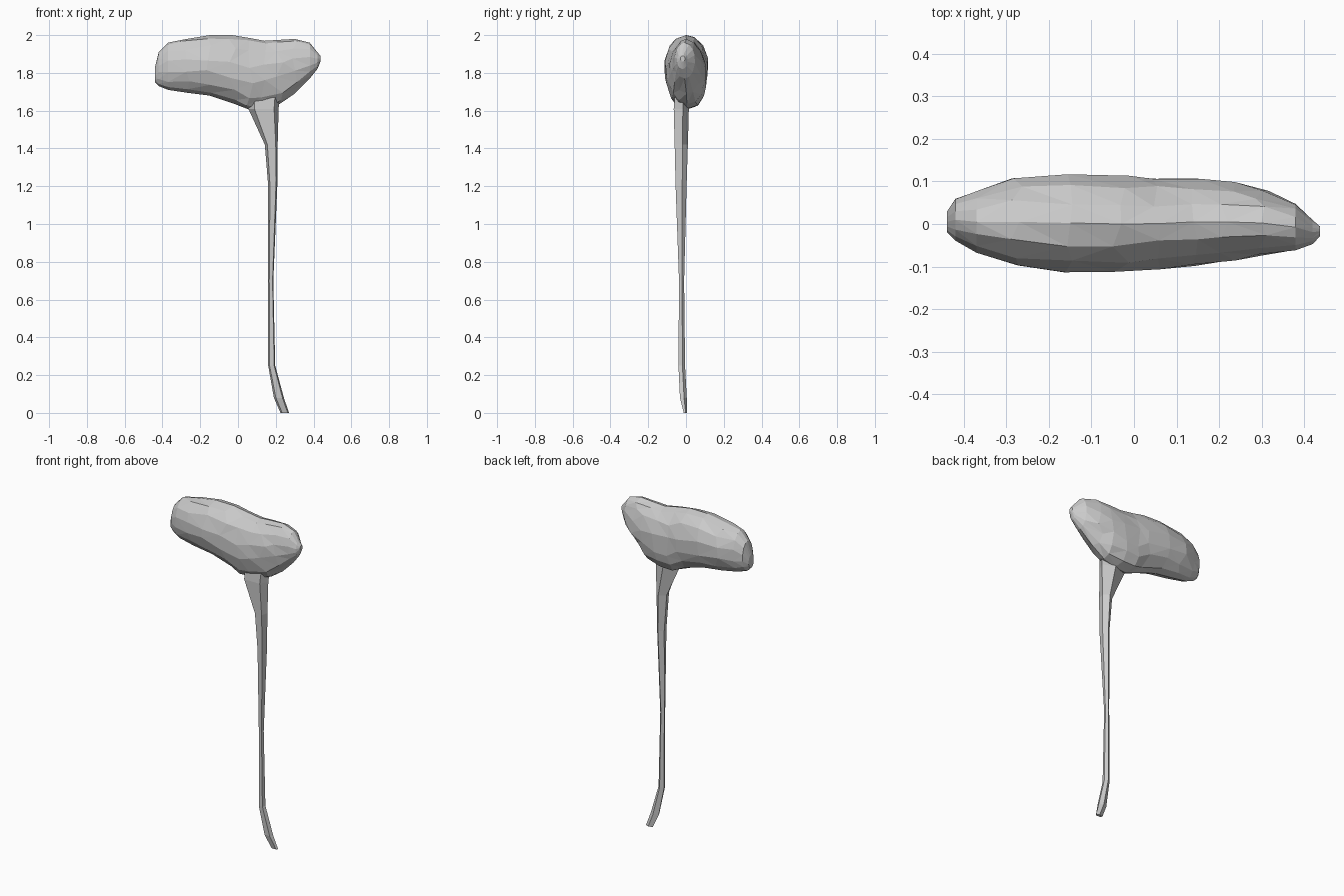
import bpy, bmesh, random
from math import sin, cos, pi

if "Cube" in bpy.data.objects:
    bpy.data.objects.remove(bpy.data.objects["Cube"])

random.seed(4)


def loft(name, rings, triangulate=False):
    """Skin a closed surface through rings of equal point count."""
    bm = bmesh.new()
    loops = [[bm.verts.new(p) for p in ring] for ring in rings]
    n = len(loops[0])
    for a, b in zip(loops, loops[1:]):
        for i in range(n):
            j = (i + 1) % n
            bm.faces.new((a[i], a[j], b[j], b[i]))
    bm.faces.new(loops[0])
    bm.faces.new(loops[-1])
    if triangulate:
        bmesh.ops.triangulate(bm, faces=bm.faces[:])
    bmesh.ops.recalc_face_normals(bm, faces=bm.faces[:])
    mesh = bpy.data.meshes.new(name)
    bm.to_mesh(mesh)
    bm.free()
    obj = bpy.data.objects.new(name, mesh)
    bpy.context.collection.objects.link(obj)
    return obj


# Crown: lumpy pod along x (x, z low, z high, y front, y back)
crown_sections = [
    (-0.44, 1.75, 1.83, -0.02, 0.03),
    (-0.42, 1.73, 1.91, -0.04, 0.06),
    (-0.37, 1.71, 1.96, -0.07, 0.08),
    (-0.27, 1.695, 1.98, -0.10, 0.11),
    (-0.15, 1.68, 2.00, -0.115, 0.12),
    (-0.03, 1.64, 2.00, -0.115, 0.115),
    (0.06, 1.605, 1.985, -0.108, 0.11),
    (0.14, 1.61, 1.97, -0.10, 0.11),
    (0.22, 1.635, 1.975, -0.09, 0.10),
    (0.30, 1.69, 1.98, -0.075, 0.08),
    (0.38, 1.77, 1.96, -0.063, 0.048),
    (0.42, 1.82, 1.91, -0.048, 0.01),
    (0.437, 1.86, 1.89, -0.03, -0.005),
]
SIDES = 14
rings = []
for k, (x, z0, z1, y0, y1) in enumerate(crown_sections):
    end = k in (0, len(crown_sections) - 1)
    ring = []
    for i in range(SIDES):
        a = 2 * pi * i / SIDES
        diagonal = i % 7 != 0 and not end
        if diagonal:
            a += random.uniform(-0.08, 0.08)
        s, c = sin(a), cos(a)
        # fuller lower back near the stem
        if s > 0 and c < 0 and 0 < x < 0.35:
            s, c = s ** 0.8, -abs(c) ** 0.85
        y = (y0 + y1) / 2 + s * (y1 - y0) / 2
        z = (z0 + z1) / 2 + c * (z1 - z0) / 2
        dx = random.uniform(-0.02, 0.02) if diagonal and 2 < k < 10 else 0
        ring.append((x + dx, y, z))
    rings.append(ring)
loft("tree_crown", rings, triangulate=True)

# Trunk: thin five-sided stem (z, x left, x right, y front, y back)
trunk_sections = [
    (0.00, 0.225, 0.27, -0.012, 0.005),
    (0.08, 0.19, 0.243, -0.032, 0.004),
    (0.25, 0.16, 0.197, -0.04, -0.005),
    (0.70, 0.16, 0.187, -0.037, -0.01),
    (1.20, 0.16, 0.208, -0.055, 0.003),
    (1.42, 0.142, 0.21, -0.06, 0.01),
    (1.61, 0.055, 0.215, -0.065, 0.015),
    (1.67, 0.055, 0.22, -0.06, 0.02),
]
outline = [(0.2, 0), (0.85, 0), (1, 0.6), (0.55, 1), (0, 0.6)]
loft("tree_trunk", [
    [(xl + u * (xr - xl), yf + v * (yb - yf), z) for u, v in outline]
    for z, xl, xr, yf, yb in trunk_sections
])
